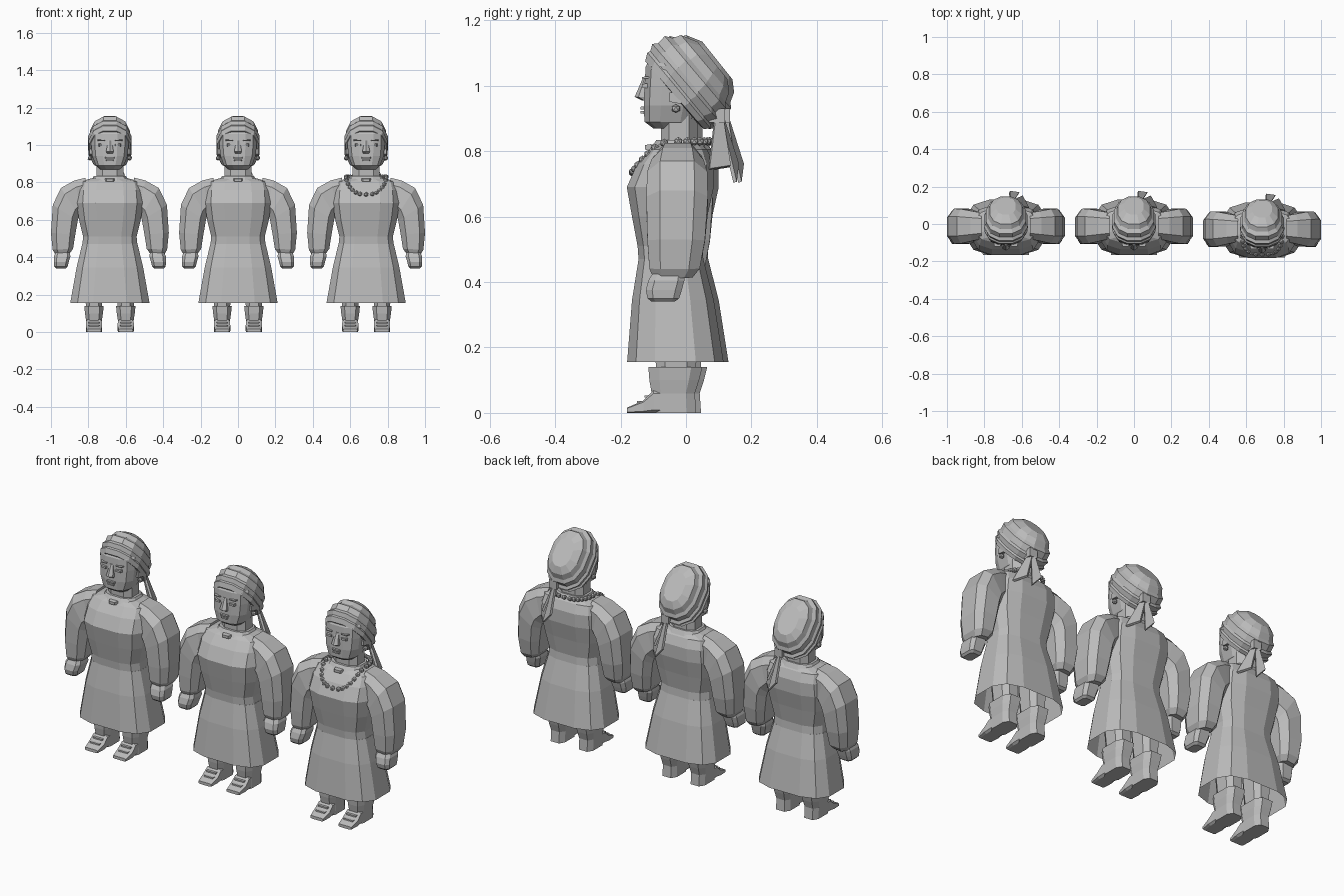
import bpy, bmesh, math
from mathutils import Vector as V

grey = bpy.data.materials.new("plain_grey")
grey.diffuse_color = (0.5, 0.5, 0.5, 1)


def finish(bm, name, origin):
    bmesh.ops.recalc_face_normals(bm, faces=bm.faces)
    me = bpy.data.meshes.new(name)
    bm.to_mesh(me)
    bm.free()
    me.materials.append(grey)
    ob = bpy.data.objects.new(name, me)
    ob.location = origin
    bpy.context.collection.objects.link(ob)
    return ob


def ring(c, u, v, n=8, p=0.7):
    """Closed squarish section around c with half vectors u and v."""
    def f(a):
        return math.copysign(abs(a) ** p, a)
    top = math.cos(math.pi / n) ** p
    angles = [(i + 0.5) * 2 * math.pi / n for i in range(n)]
    return [V(c) + V(u) * f(math.cos(a)) / top + V(v) * f(math.sin(a)) / top for a in angles]


def flat(z, x, a, y0, y1, n=8, p=0.7):
    """Level section: half width a about x, from y0 to y1."""
    return ring((x, (y0 + y1) / 2, z), (a, 0, 0), (0, (y1 - y0) / 2, 0), n, p)


def loft(name, rings, origin, start=True, end=True):
    bm = bmesh.new()
    loops = [[bm.verts.new(p) for p in r] for r in rings]
    for a, b in zip(loops, loops[1:]):
        for i in range(len(a)):
            j = (i + 1) % len(a)
            bm.faces.new((a[i], a[j], b[j], b[i]))
    if start:
        bm.faces.new(loops[0])
    if end:
        bm.faces.new(loops[-1])
    return finish(bm, name, origin)


def bead(bm, c, r, sub=1):
    made = bmesh.ops.create_icosphere(bm, subdivisions=sub, radius=r)
    bmesh.ops.translate(bm, verts=made["verts"], vec=c)


def block(name, c, size, origin, taper=0.7):
    """Small block with its front (-y) end narrowed."""
    sx, sy, sz = (s / 2 for s in size)
    rings = []
    for y, k in ((sy, 1), (-sy, taper)):
        rings.append([V((c[0] + i * sx * k, c[1] + y, c[2] + j * sz * k))
                      for i, j in ((1, 1), (-1, 1), (-1, -1), (1, -1))])
    return loft(name, rings, origin)


def woman(tag, ox, oy, necklace):
    o = (ox, oy, 0)

    def nm(part):
        return f"{part}_{tag}"

    # skirt, open at the hem
    loft(nm("skirt"), [flat(z, 0, a, y0, y1, 12, 0.65) for z, a, y0, y1 in (
        (0.155, 0.212, -0.165, 0.13), (0.345, 0.178, -0.15, 0.1),
        (0.47, 0.148, -0.13, 0.068))], o, start=False)
    # bodice with a jutting chest
    loft(nm("bodice"), [flat(z, 0, a, y0, y1, 12, 0.65) for z, a, y0, y1 in (
        (0.47, 0.147, -0.13, 0.068), (0.51, 0.143, -0.133, 0.065), (0.6, 0.165, -0.15, 0.08),
        (0.69, 0.178, -0.166, 0.1), (0.76, 0.172, -0.135, 0.1),
        (0.805, 0.16, -0.098, 0.08), (0.825, 0.085, -0.075, 0.058))], o)
    # neck and collar
    loft(nm("neck"), [flat(z, 0, 0.072, -0.062, 0.05) for z in (0.79, 0.92)], o)
    loft(nm("collar"), [flat(z, 0, a, y0, y1, 12) for z, a, y0, y1 in (
        (0.8, 0.105, -0.1, 0.08), (0.835, 0.085, -0.075, 0.06))], o)
    block(nm("collar_clasp"), (0, -0.1, 0.812), (0.05, 0.02, 0.02), o)

    for s, side in ((1, "right"), (-1, "left")):
        # puffed sleeve: outer x,z / inner x,z / y centre / y half depth
        rings = []
        for xo, zo, xi, zi, yc, hd in (
                (0.13, 0.825, 0.13, 0.66, -0.01, 0.07), (0.19, 0.81, 0.15, 0.645, -0.011, 0.08),
                (0.262, 0.77, 0.165, 0.62, -0.012, 0.092), (0.305, 0.68, 0.172, 0.595, -0.012, 0.094),
                (0.315, 0.53, 0.185, 0.52, -0.015, 0.088), (0.306, 0.44, 0.197, 0.445, -0.02, 0.077),
                (0.29, 0.412, 0.215, 0.42, -0.025, 0.06)):
            rings.append(ring((s * (xo + xi) / 2, yc, (zo + zi) / 2),
                              (s * (xo - xi) / 2, 0, (zo - zi) / 2), (0, hd, 0), 8, 0.65))
        loft(nm(side + "_sleeve"), rings, o)
        # cuff and mitten-like hand
        loft(nm(side + "_hand"), [flat(z, s * x, a, y0, y1, 8, 0.5) for z, x, a, y0, y1 in (
            (0.43, 0.252, 0.036, -0.085, 0.01), (0.405, 0.255, 0.044, -0.1, 0.01),
            (0.375, 0.26, 0.04, -0.108, 0.002), (0.35, 0.262, 0.036, -0.102, -0.006),
            (0.34, 0.262, 0.026, -0.09, -0.02))], o)
        # leg and boot shaft
        loft(nm(side + "_leg"), [flat(z, s * 0.085, a, y0, y1) for z, a, y0, y1 in (
            (0.36, 0.055, -0.085, 0.045), (0.25, 0.05, -0.085, 0.05), (0.12, 0.042, -0.075, 0.045))], o)
        loft(nm(side + "_boot"), [flat(z, s * 0.085, a, y0, y1, 8, 0.6) for z, a, y0, y1 in (
            (0.14, 0.052, -0.1, 0.065), (0.1, 0.048, -0.097, 0.055),
            (0.06, 0.042, -0.09, 0.042), (0.0, 0.042, -0.09, 0.046))], o)
        # foot wedge running to the toe
        loft(nm(side + "_foot"), [ring((s * 0.085, y, h / 2), (a, 0, 0), (0, 0, h / 2), 8, 0.35)
                                  for y, h, a in ((0.0, 0.07, 0.04), (-0.085, 0.068, 0.042),
                                                  (-0.115, 0.038, 0.044), (-0.165, 0.016, 0.038))], o)
        # straps over the foot
        for k, (y, z) in enumerate(((-0.105, 0.05), (-0.128, 0.033))):
            block(nm(f"{side}_strap_{k}"), (s * 0.085, y, z), (0.06, 0.014, 0.008), o, 0.9)
        # eye, eyebrow and ear with earring
        block(nm(side + "_eye"), (s * 0.043, -0.106, 1.0), (0.038, 0.026, 0.016), o)
        block(nm(side + "_eyebrow"), (s * 0.045, -0.106, 1.025), (0.046, 0.026, 0.007), o)
        block(nm(side + "_ear"), (s * 0.1, -0.018, 0.965), (0.022, 0.035, 0.04), o)
        bm = bmesh.new()
        bead(bm, (s * 0.106, -0.016, 0.93), 0.014)
        finish(bm, nm(side + "_earring"), o)

    # head
    loft(nm("head"), [flat(z, 0, a, y0, y1, 12) for z, a, y0, y1 in (
        (0.87, 0.052, -0.085, 0.03), (0.89, 0.075, -0.112, 0.045), (0.94, 0.094, -0.114, 0.06),
        (1.0, 0.1, -0.112, 0.07), (1.06, 0.1, -0.108, 0.07), (1.1, 0.082, -0.085, 0.06))], o)
    # nose wedge and lips
    loft(nm("nose"), [flat(z, 0, a, y0, -0.09, 6, 0.8) for z, a, y0 in (
        (0.955, 0.016, -0.118), (0.966, 0.02, -0.139), (1.025, 0.009, -0.115))], o)
    for z, w in ((0.932, 0.06), (0.919, 0.048)):
        block(nm(f"lip_{int(z * 1000)}"), (0, -0.112, z), (w, 0.024, 0.011), o)

    # headscarf: wrapped bands from forehead to nape, tilted backwards
    rings = []
    for y0, z0, y1, z1, a in (
            (-0.1, 1.065, 0.055, 0.88, 0.1), (-0.11, 1.075, 0.07, 0.868, 0.11),
            (-0.103, 1.102, 0.09, 0.87, 0.115), (-0.094, 1.106, 0.09, 0.882, 0.109),
            (-0.088, 1.128, 0.118, 0.89, 0.116), (-0.07, 1.13, 0.114, 0.908, 0.108),
            (-0.05, 1.152, 0.138, 0.93, 0.107), (-0.026, 1.146, 0.136, 0.95, 0.095),
            (0.0, 1.155, 0.147, 0.98, 0.086), (0.05, 1.135, 0.142, 1.02, 0.052)):
        rings.append(ring((0, (y0 + y1) / 2, (z0 + z1) / 2), (a, 0, 0),
                          (0, (y1 - y0) / 2, (z1 - z0) / 2), 12, 0.85))
    loft(nm("headscarf"), rings, o)
    # knot and hanging tails
    block(nm("scarf_knot"), (0.035, 0.11, 0.908), (0.045, 0.05, 0.045), o, 0.9)
    for k, (a, b, c) in enumerate((((0.035, 0.115, 0.91), (0.12, 0.085, 0.745), (0.085, 0.15, 0.755)),
                                   ((0.03, 0.12, 0.91), (0.07, 0.165, 0.705), (0.02, 0.172, 0.76)))):
        a, b, c = V(a), V(b), V(c)
        off = (b - a).cross(c - a).normalized() * 0.006
        d = (c - b).normalized() * 0.012
        loft(nm(f"scarf_tail_{k}"), [[a - d - off, a + d - off, a + d + off, a - d + off],
                                     [b - off, c - off, c + off, b + off]], o)

    # beaded necklace
    if necklace:
        bm = bmesh.new()
        for i in range(30):
            t = i * 2 * math.pi / 30
            cs, sn = math.cos(t), math.sin(t)
            bead(bm, (0.108 * math.copysign(abs(sn) ** 0.75, sn),
                      -0.03 - 0.118 * math.copysign(abs(cs) ** 0.75, cs),
                      0.83 - 0.095 * max(0, cs) ** 1.3), 0.0135)
        finish(bm, nm("necklace"), o)


for tag, x, y, beads in (("left", -0.685, 0, False), ("middle", 0, 0, False), ("right", 0.685, -0.015, True)):
    woman(tag, x, y, beads)
